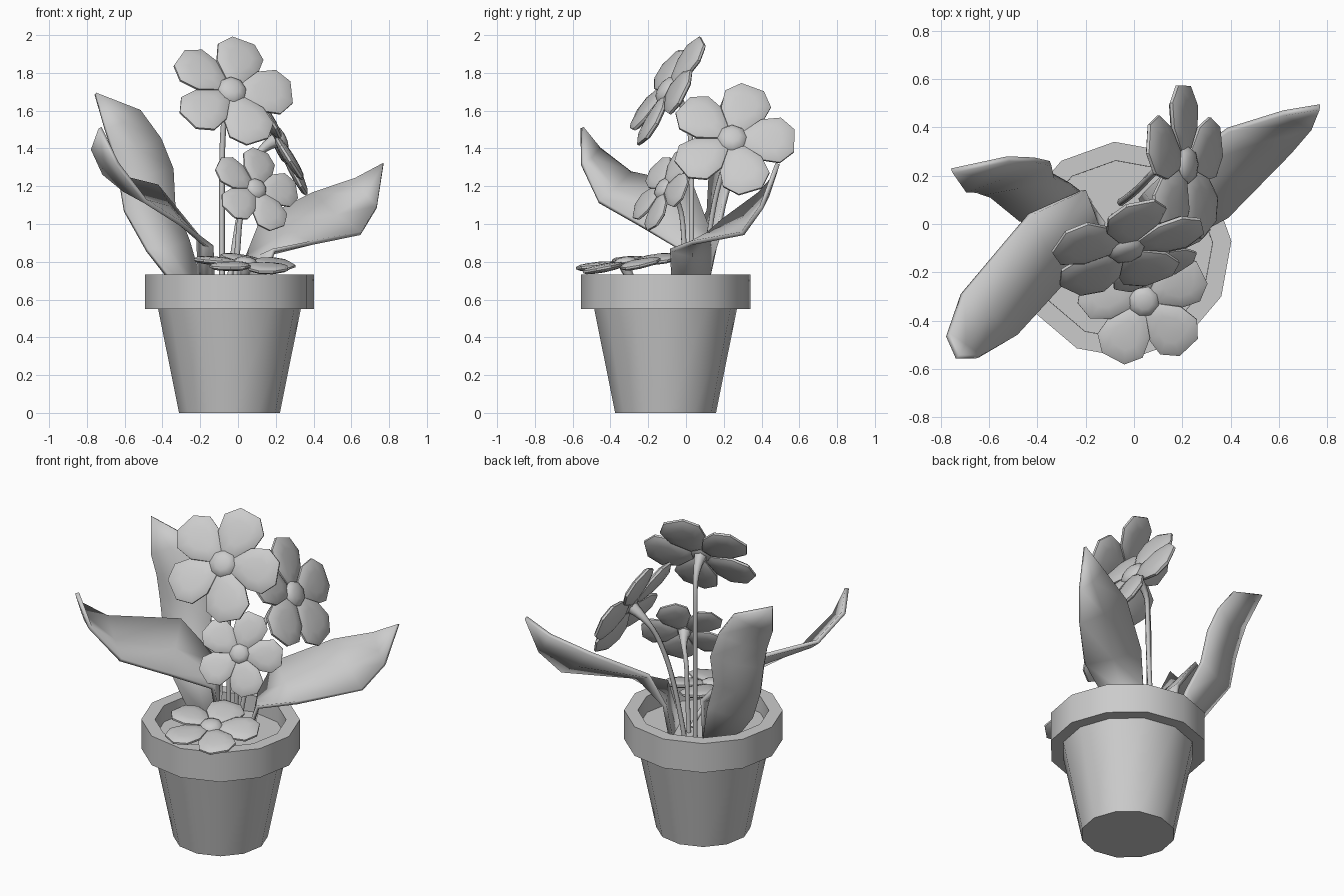
import bpy
import bmesh
from math import cos, sin, radians, tau
from mathutils import Vector, Matrix

cube = bpy.data.objects.get("Cube")
if cube:
    bpy.data.objects.remove(cube, do_unlink=True)

GREY = (0.6, 0.6, 0.6, 1)
clay = bpy.data.materials.new("plain grey")
clay.use_nodes = True
clay.diffuse_color = GREY
clay.node_tree.nodes["Principled BSDF"].inputs["Base Color"].default_value = GREY

SOIL = 0.63
UP = Vector((0, 0, 1))


def finish(obj, angle):
    """Give the part its material and smooth shading with sharp edges kept."""
    obj.data.materials.clear()
    obj.data.materials.append(clay)
    bpy.ops.object.select_all(action="DESELECT")
    obj.select_set(True)
    bpy.context.view_layer.objects.active = obj
    bpy.ops.object.shade_smooth_by_angle(angle=radians(angle))
    return obj


def add_mesh(name, bm, angle=35):
    bmesh.ops.recalc_face_normals(bm, faces=bm.faces[:])
    mesh = bpy.data.meshes.new(name)
    bm.to_mesh(mesh)
    bm.free()
    obj = bpy.data.objects.new(name, mesh)
    bpy.context.collection.objects.link(obj)
    return finish(obj, angle)


def skin(bm, rings, closed):
    """Join successive rows of vertices with quads."""
    for a, b in zip(rings, rings[1:]):
        count = len(a)
        for i in range(count if closed else count - 1):
            j = (i + 1) % count
            bm.faces.new((a[i], a[j], b[j], b[i]))


def fan(bm, ring, point):
    centre = bm.verts.new(point)
    for i, v in enumerate(ring):
        bm.faces.new((v, ring[(i + 1) % len(ring)], centre))


def make_pot():
    """Turned pot: foot, tapered body, overhanging rim, soil inside."""
    sides, turn, centre = 12, radians(4.7), Vector((-0.045, -0.108, 0))
    profile = [(0.268, 0), (0.379, 0.55), (0.45, 0.55), (0.45, 0.732),
               (0.372, 0.732), (0.371, SOIL)]
    bm = bmesh.new()
    rings = []
    for r, z in profile:
        angles = [turn + tau * i / sides for i in range(sides)]
        rings.append([bm.verts.new(centre + Vector((r * cos(a), r * sin(a), z)))
                      for a in angles])
    skin(bm, rings, True)
    bm.faces.new(rings[0])
    bm.faces.new(rings[-1])
    add_mesh("pot", bm, 32)


def make_leaf(name, rows, tip):
    """Strip between two edges, with a sagging midrib, given thickness."""
    bm = bmesh.new()
    grid = []
    for i, (left, right) in enumerate(rows):
        left, right = Vector(left), Vector(right)
        sag = Vector((0, 0, -0.015 if i else 0))
        grid.append([bm.verts.new(p) for p in (left, (left + right) / 2 + sag, right)])
    skin(bm, grid, False)
    point = bm.verts.new(tip)
    for a, b in zip(grid[-1], grid[-1][1:]):
        bm.faces.new((a, b, point))
    leaf = add_mesh(name, bm, 45)
    thick = leaf.modifiers.new("thickness", "SOLIDIFY")
    thick.thickness = 0.024
    thick.offset = 0


def add_petal(bm, matrix):
    """Puffy petal along local x, unit length."""
    half = [(0.15, 0.11), (0.45, 0.345), (0.76, 0.385), (0.98, 0.19)]
    outline = half + [(x, -y) for x, y in reversed(half)]
    middle = 0.58
    rings = []
    for scale, z in [(0.5, -0.075), (0.85, -0.055), (1, -0.02),
                     (1, 0.02), (0.85, 0.055), (0.5, 0.075)]:
        rings.append([bm.verts.new(matrix @ Vector((middle + (x - middle) * scale, y * scale, z)))
                      for x, y in outline])
    skin(bm, rings, True)
    fan(bm, rings[0], matrix @ Vector((middle, 0, -0.085)))
    fan(bm, rings[-1], matrix @ Vector((middle, 0, 0.085)))


def make_flower(name, centre, normal, radius, path):
    centre, normal = Vector(centre), Vector(normal).normalized()
    up = (UP - normal * UP.dot(normal)).normalized()
    side = up.cross(normal)
    frame = Matrix((side, up, normal)).transposed().to_4x4()
    place = Matrix.Translation(centre) @ frame @ Matrix.Scale(radius, 4)

    # Five petals, each twisted slightly so that neighbours overlap
    bm = bmesh.new()
    for k in range(5):
        spin = Matrix.Rotation(radians(70 + 72 * k), 4, "Z")
        twist = Matrix.Rotation(radians(5), 4, "X")
        add_petal(bm, place @ spin @ twist)
    add_mesh(name + "_petals", bm, 40)

    # Low domed flower heart
    bm = bmesh.new()
    heart = place @ Matrix.Translation((0, 0, 0.04)) @ Matrix.Diagonal((1, 1, 0.4, 1))
    bmesh.ops.create_uvsphere(bm, u_segments=8, v_segments=6, radius=0.235, matrix=heart)
    add_mesh(name + "_heart", bm, 50)

    # Stem that flares where it meets the petals
    points = [Vector(p) for p in path]
    points += [centre - normal * radius * 0.35, centre - normal * radius * 0.04]
    curve = bpy.data.curves.new(name + "_stem", "CURVE")
    curve.dimensions = "3D"
    curve.bevel_depth = 0.015
    curve.bevel_resolution = 1
    curve.resolution_u = 4
    curve.use_fill_caps = True
    spline = curve.splines.new("NURBS")
    spline.points.add(len(points) - 1)
    for i, (slot, p) in enumerate(zip(spline.points, points)):
        slot.co = (*p, 1)
        slot.radius = 2.6 if i == len(points) - 1 else 1
    spline.order_u = 3
    spline.use_endpoint_u = True
    stem = bpy.data.objects.new(name + "_stem", curve)
    bpy.context.collection.objects.link(stem)
    bpy.ops.object.select_all(action="DESELECT")
    stem.select_set(True)
    bpy.context.view_layer.objects.active = stem
    bpy.ops.object.convert(target="MESH")
    finish(bpy.context.view_layer.objects.active, 65)


make_pot()

# Leaves, each row holding its two edge points from the soil outwards
make_leaf("front_leaf", [
    ((-0.2, 0.1, SOIL), (-0.13, 0, SOIL)),
    ((-0.21, 0.14, 0.93), (-0.14, -0.05, 0.88)),
    ((-0.43, 0.04, 1.2), (-0.3, -0.25, 1)),
    ((-0.71, -0.29, 1.27), (-0.49, -0.46, 1.12)),
    ((-0.77, -0.46, 1.4), (-0.64, -0.55, 1.32)),
], (-0.73, -0.55, 1.51))
make_leaf("tall_leaf", [
    ((-0.18, 0.1, SOIL), (-0.3, -0.02, SOIL)),
    ((-0.26, 0.16, 0.91), (-0.48, 0.02, 0.86)),
    ((-0.335, 0.2, 1.1), (-0.6, 0.12, 1.07)),
    ((-0.345, 0.25, 1.29), (-0.63, 0.13, 1.25)),
    ((-0.41, 0.265, 1.45), (-0.66, 0.14, 1.38)),
    ((-0.52, 0.27, 1.6), (-0.7, 0.14, 1.5)),
], (-0.755, 0.22, 1.69))
make_leaf("back_leaf", [
    ((0.03, 0.11, SOIL), (0.1, -0.07, SOIL)),
    ((0.05, 0.14, 0.83), (0.19, -0.08, 0.86)),
    ((0.12, 0.2, 1.02), (0.39, 0.03, 0.9)),
    ((0.39, 0.39, 1.16), (0.65, 0.3, 0.95)),
    ((0.62, 0.46, 1.24), (0.735, 0.4, 1.09)),
], (0.77, 0.485, 1.32))

# Flowers: centre, facing direction, radius, stem path
make_flower("tall_flower", (-0.033, -0.1, 1.705), (0.25, -0.81, 0.52), 0.335,
            [(-0.085, 0.03, SOIL), (-0.085, 0.03, 1), (-0.085, 0.03, 1.45)])
make_flower("side_flower", (0.21, 0.245, 1.45), (0.87, 0.03, 0.47), 0.335,
            [(-0.055, 0.09, SOIL), (-0.01, 0.12, 0.97), (0.05, 0.18, 1.25)])
make_flower("small_flower", (0.095, -0.12, 1.185), (0.43, -0.76, 0.45), 0.248,
            [(-0.02, 0, SOIL), (0, -0.01, 0.9), (0.01, -0.02, 1.05)])
make_flower("low_flower", (0.04, -0.32, 0.79), (0.07, -0.13, 0.99), 0.275,
            [(0, -0.06, SOIL), (0.01, -0.14, 0.7)])
